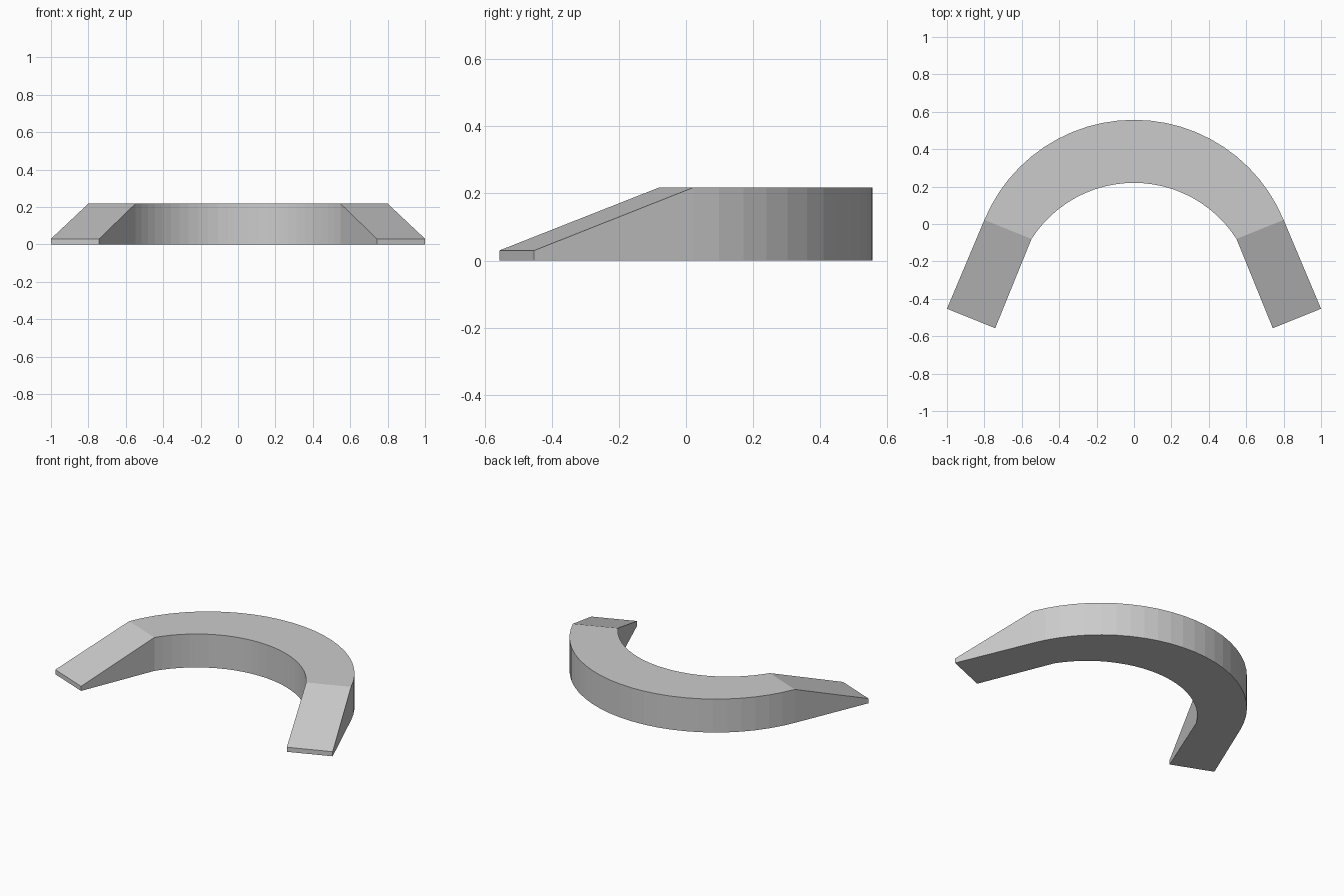
import bpy, bmesh, math

if "Cube" in bpy.data.objects:
    bpy.data.objects.remove(bpy.data.objects["Cube"])

SEG = 24            # facets along the curved part
TOP, TIP = 0.218, 0.03


def arc(end_x, end_y, apex_y):
    """Points of a circular arc from the left end over the apex to the right end."""
    rise = apex_y - end_y
    r = (end_x ** 2 + rise ** 2) / (2 * rise)
    half = math.asin(end_x / r) if rise < r else math.pi - math.asin(end_x / r)
    angles = [-half + 2 * half * i / SEG for i in range(SEG + 1)]
    return [(r * math.sin(a), apex_y - r + r * math.cos(a)) for a in angles]


# Plan outlines: ramp tip, curved body, ramp tip
outer = [(-1, -0.453)] + arc(0.80, 0.022, 0.557) + [(1, -0.453)]
inner = [(-0.742, -0.557)] + arc(0.548, -0.08, 0.22) + [(0.742, -0.557)]
heights = [TIP] + [TOP] * (SEG + 1) + [TIP]

# Sweep a four-cornered section along the outlines
bm = bmesh.new()
rings = []
for (ox, oy), (ix, iy), h in zip(outer, inner, heights):
    rings.append([bm.verts.new(p) for p in
                  ((ox, oy, 0), (ox, oy, h), (ix, iy, h), (ix, iy, 0))])
for a, b in zip(rings, rings[1:]):
    for i in range(4):
        j = (i + 1) % 4
        bm.faces.new((a[i], a[j], b[j], b[i]))
bm.faces.new(rings[0])
bm.faces.new(rings[-1])
bmesh.ops.recalc_face_normals(bm, faces=bm.faces)

mesh = bpy.data.meshes.new("curved_ramp")
bm.to_mesh(mesh)
bm.free()
ramp = bpy.data.objects.new("curved_ramp", mesh)
bpy.context.collection.objects.link(ramp)
